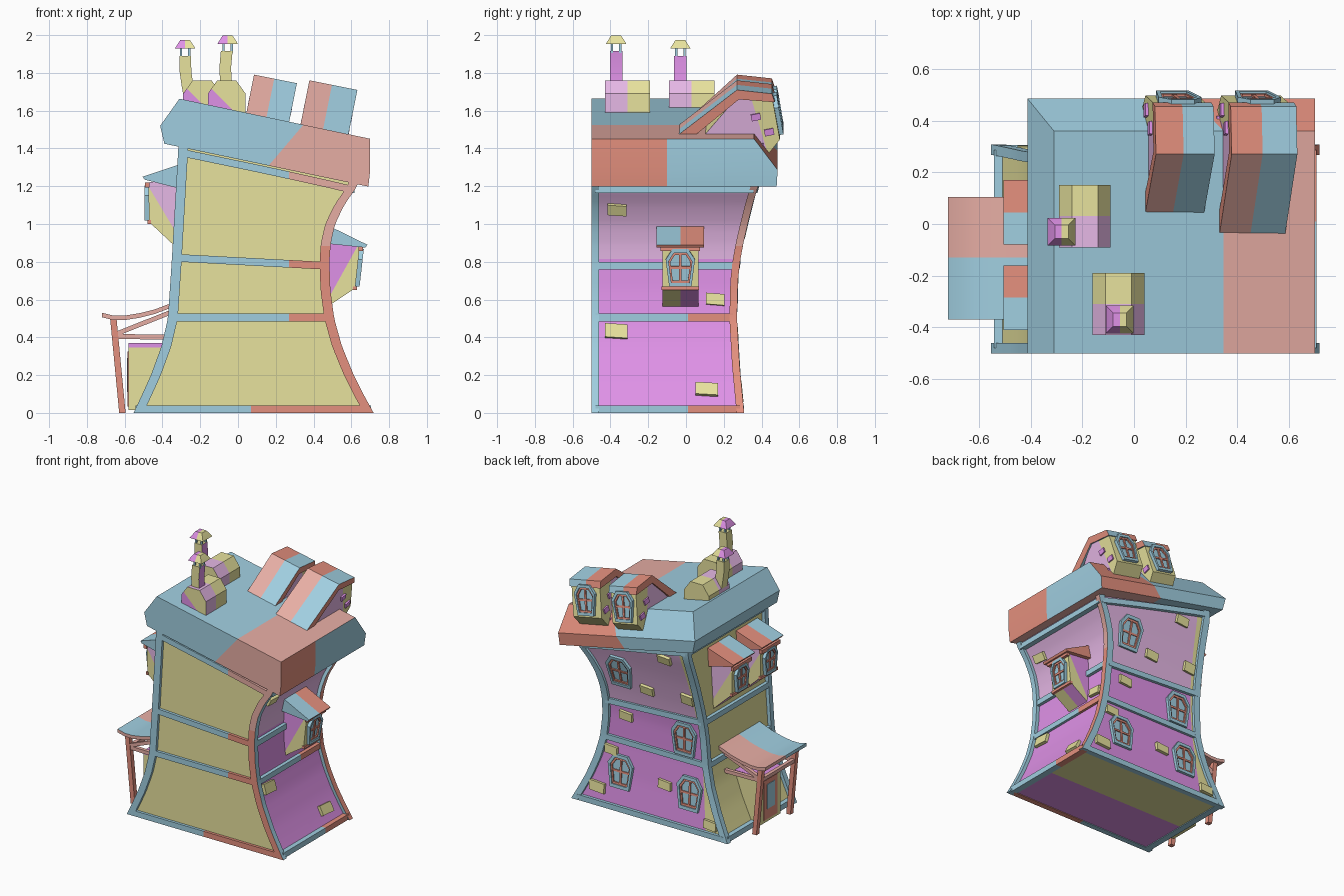
import bpy, bmesh, math
from mathutils import Vector as V

if "Cube" in bpy.data.objects:
    bpy.data.objects.remove(bpy.data.objects["Cube"])

def lin(c):
    c /= 255
    return c / 12.92 if c < 0.04 else ((c + 0.055) / 1.055) ** 2.4

MATS = {}
for n, rgb in {"blue": (160, 206, 224), "salmon": (228, 144, 126), "pale_salmon": (230, 173, 164),
               "olive": (231, 226, 157), "magenta": (224, 146, 232), "lilac": (230, 184, 230)}.items():
    m = MATS[n] = bpy.data.materials.new(n)
    m.diffuse_color = (*[lin(c) for c in rgb], 1)
    m.use_nodes = True
    m.node_tree.nodes["Principled BSDF"].inputs["Base Color"].default_value = m.diffuse_color
KEYS = list(MATS)

# ---------- helpers ----------
def loft(name, rings, col, cuts=(), closed=False):
    """Skin closed rings of points; col is a colour or rule(centre, normal)."""
    bm = bmesh.new()
    rs = [[bm.verts.new(p) for p in r] for r in rings]
    n = len(rs[0])
    for a, b in list(zip(rs, rs[1:])) + ([(rs[-1], rs[0])] if closed else []):
        for i in range(n):
            bm.faces.new((a[i], a[(i + 1) % n], b[(i + 1) % n], b[i]))
    if not closed:
        bm.faces.new(rs[0]); bm.faces.new(rs[-1])
    bmesh.ops.recalc_face_normals(bm, faces=bm.faces[:])
    for co, no in cuts:
        bmesh.ops.bisect_plane(bm, geom=bm.verts[:] + bm.edges[:] + bm.faces[:], plane_co=co, plane_no=no)
    bm.normal_update()
    for f in bm.faces:
        k = col if isinstance(col, str) else col(f.calc_center_median(), f.normal)
        f.material_index = KEYS.index(k)
    me = bpy.data.meshes.new(name)
    bm.to_mesh(me); bm.free()
    for k in KEYS:
        me.materials.append(MATS[k])
    ob = bpy.data.objects.new(name, me)
    bpy.context.collection.objects.link(ob)
    bpy.context.view_layer.objects.active = ob
    ob.select_set(True)
    bpy.ops.object.shade_smooth_by_angle(angle=math.radians(28))
    ob.select_set(False)
    return ob

def sweep(name, pts, a, b, col, cuts=()):
    a, b = V(a), V(b)
    return loft(name, [[V(p) + a + b, V(p) + a - b, V(p) - a - b, V(p) - a + b] for p in pts], col, cuts)

def prism(name, poly, axis, lo, hi, col, cuts=(), lean=None):
    def pt(p, h):
        q = V((h, p[0], p[1]) if axis == "x" else (p[0], h, p[1]))
        return lean(q) if lean else q
    return loft(name, [[pt(p, h) for p in poly] for h in (lo, hi)], col, cuts)

def plate(name, c, r, up, poly, d0, d1, col):
    c, r, up = V(c), V(r).normalized(), V(up).normalized()
    n = r.cross(up)
    return loft(name, [[c + r * x + up * y + n * d for x, y in poly] for d in (d0, d1)], col)

def rect(w, h, s=0):
    return [(-w / 2, -h / 2 + s), (w / 2, -h / 2 - s), (w / 2, h / 2 - s), (-w / 2, h / 2 + s)]

SHAPE = [(-.38, -.5), (.38, -.5), (.5, .22), (.27, .5), (-.27, .5), (-.5, .22)]
def window(name, c, r, up, w, h):
    c, r, up = V(c), V(r).normalized(), V(up).normalized()
    n = r.cross(up)
    ring = lambda k, d: [c + r * x * w * k + up * y * h * k + n * d for x, y in SHAPE]
    loft(name + "_frame", [ring(1, -.01), ring(1, .022), ring(.8, .022), ring(.8, -.01)], "blue", closed=True)
    loft(name + "_inner_frame", [ring(.82, -.01), ring(.82, .014), ring(.68, .014), ring(.68, -.01)], "salmon", closed=True)
    plate(name + "_glass", c, r, up, [(x * w * .75, y * h * .75) for x, y in SHAPE], -.01, .005, "blue")
    plate(name + "_mullion", c, r, up, rect(.014, h * .7), 0, .013, "salmon")
    plate(name + "_bar", c, r, up, rect(w * .66, .014), 0, .012, "salmon")

def interp(tab):
    def f(z):
        for (a, p), (b, q) in zip(tab, tab[1:]):
            if z <= b:
                return p + (q - p) * (z - a) / (b - a)
        return tab[-1][1]
    return f

# ---------- crooked body: P maps (x fraction, y fraction, level) to space ----------
XL = interp([(0, -.527), (.1, -.48), (.2, -.435), (.35, -.38), (.5, -.345), (.8, -.325), (1.4, -.29), (1.6, -.28)])
XR = interp([(0, .692), (.1, .637), (.2, .587), (.35, .525), (.5, .483), (.65, .463), (.8, .458), (.9, .465),
             (1, .488), (1.1, .536), (1.2, .605), (1.3, .64)])
YB = interp([(0, .288), (.25, .264), (.5, .25), (.7, .255), (.8, .266), (.9, .284), (1, .307), (1.1, .332), (1.2, .362), (1.35, .41)])
def P(u, v, L):
    z = L - .1 * max(0, (L - .5) / .8) ** 1.6 * (2 * u - 1)
    return V((XL(z) + (XR(z) - XL(z)) * u, -.48 + (YB(z) + .48) * v, z))

LV = [i * .04 for i in range(35)]
Q = [0, .25, .5, .75]
loop = [(q, 0) for q in Q] + [(1, q) for q in Q] + [(1 - q, 1) for q in Q] + [(0, 1 - q) for q in Q]
def wall_col(c, n):
    if n.z < -.8:
        return "olive" if c.y > -.1 else "magenta"
    if n.y < -.5 or n.x < -.5 or (n.y > .5 and c.x < -.36 + .1 * c.z):
        return "olive"
    return "magenta" if c.z < .8 else "lilac"
loft("house_walls", [[P(u, v, max(L, .005)) for u, v in loop] for L in LV], wall_col,
     [((0, -.1, 0), (0, 1, 0)), ((-.36, 0, 0), (1, 0, -.1))])

# corner posts and storey bands
def red(c):
    return "pale_salmon" if c.z > .9 else "salmon"
for u, v, nm in ((0, 0, "front_left"), (1, 0, "front_right"), (1, 1, "back_right"), (0, 1, "back_left")):
    def pc(c, n, u=u, v=v):
        return red(c) if u and (n.y < -.5 if not v else n.x > .5) else "blue"
    sweep(nm + "_post", [P(u, v, L) for L in LV], (.026, 0, 0), (0, .02, 0), pc)
S = [i / 8 for i in range(9)]
for i, L in enumerate((.02, .505, .8, 1.28)):
    xs = .07 if i == 0 else .27
    h = (0, 0, .02)
    sweep("front_band", [P(s, 0, L) for s in S], h, (0, .02, 0),
          lambda c, n: red(c) if c.x > xs else "blue", [((xs, 0, 0), (1, 0, 0))])
    sweep("back_band", [P(s, 1, L) for s in S], h, (0, .02, 0), "blue")
    sweep("left_band", [P(0, s, L) for s in S], h, (.024, 0, 0), "blue")
    sweep("right_band", [P(1, s, L) for s in S], h, (.024, 0, 0),
          lambda c, n: red(c) if c.y > .01 and i < 2 else "blue", [((0, .01, 0), (0, 1, 0))])

# wall bricks and back windows, set flush on the curved walls
def on_wall(side, a, z):
    if side == "right":
        up = V((XR(z + .04) - XR(z - .04), 0, .08))
        return V((XR(z), a, z)), (0, 1, 0), up
    up = V((0, YB(z + .04) - YB(z - .04), .08))
    return V((a, YB(z), z)), (-1, 0, 0), up
for side, a, z, w, h in (("right", -.365, 1.08, .1, .06), ("right", .155, .6, .1, .06), ("right", -.37, .43, .12, .075),
                         ("right", .11, .12, .12, .07), ("back", .52, .13, .12, .07), ("back", .42, .42, .1, .06),
                         ("back", .1, .96, .1, .06), ("back", -.23, .98, .09, .07), ("back", -.1, 1.27, .1, .06),
                         ("back", .3, .7, .1, .06), ("back", -.02, .28, .1, .06), ("back", -.4, .09, .1, .06)):
    plate("wall_brick", *on_wall(side, a, z), rect(w, h, .004), -.01, .022, "olive")
for a, z in ((.34, .28), (-.22, .27), (-.17, .655), (.31, 1.05)):
    window("back_window", *on_wall("back", a, z), .2, .24)

# ---------- tilted main roof ----------
def roof_ring(x0, x1, y1, dz):
    return [(x, y, 1.425 - .21 * (x + .39) + dz) for x, y in ((x0, -.5), (x1, -.5), (x1, y1), (x0, y1))]
RC, RN = V((.18, 0, 1.33)), V((.2, .0, -.17))
def roof_col(c, n):
    if n.x > .7:
        return "salmon" if c.y < -.1 else "blue"
    if (c - RC).dot(RN) > 0:
        return "salmon" if n.y > .4 else "pale_salmon"
    return "blue"
loft("main_roof", [roof_ring(-.39, .69, .48, 0), roof_ring(-.412, .7, .485, .09), roof_ring(-.31, .7, .36, .255)],
     roof_col, [(RC, RN), ((0, -.1, 0), (0, 1, 0))])

# ---------- back dormers, leaning square to the tilted roof ----------
for x0, x1, pk, yf in ((.085, .312, 1.768, .0), (.378, .632, 1.735, -.05)):
    xc, d = (x0 + x1) / 2, pk - 1.735
    xm = x0 + (x1 - x0) * .47
    lean = lambda q: V((q[0] + .2 * (q[2] - pk), q[1], q[2] - .2 * (q[0] - xc)))
    mid = lambda c: c.x - xm - .2 * (c.z - pk)
    prism("dormer_roof", [(yf, 1.49 + d), (.27, pk), (.455, pk - .02), (.47, pk - .065), (.28, pk - .05), (yf + .02, 1.43 + d)],
          "x", x0, x1, lambda c, n: "blue" if mid(c) > 0 and n.x < .7 else
          ("pale_salmon" if n.y < -.3 else "salmon"), [((xm, 0, pk), (1, 0, -.2))], lean)
    prism("dormer_walls", [(.06, 1.45 + d), (.28, pk - .03), (.455, 1.7 + d), (.497, 1.47 + d), (.41, 1.36 + d), (.2, 1.38 + d)],
          "x", x0 + .012, x1 - .012,
          lambda c, n: "lilac" if abs(n.x) > .5 and c.y + .3 * (c.z - 1.55) < .38 else "olive",
          [((0, .38, 1.55), (0, 1, .3))], lean)
    window("dormer_window", lean((xc, .477, 1.585 + d)), (-1, 0, .2), (.2, -.17, .98), .17, .21)
    for y, z in ((.37, 1.59), (.44, 1.51), (.39, 1.43)):
        for x, s in ((x1 - .012, 1), (x0 + .012, -1)):
            plate("dormer_brick", lean((x, y, z + d)), (0, s, .2), (.2, -.2 * s, 1), rect(.05, .035), -.01, .012, "magenta")

# ---------- chimneys ----------
for x, y, px, py, pz, pot in ((-.06, -.31, -.055, -.37, 1.915, (-.045, -.062, -.068, -.06)),
                              (-.19, .03, -.28, -.03, 1.89, (-.25, -.266, -.278, -.28))):
    prism("chimney_block", [(x - .1, 1.52), (x - .1, 1.69), (x - .05, 1.76), (x + .05, 1.76), (x + .1, 1.69), (x + .1, 1.52)],
          "y", y - .12, y + .12, lambda c, n: ("magenta" if c.x - x + c.z < 1.635 else "olive") if n.y < -.5 else
          ("lilac" if c.y < y else "olive"), [((0, y, 0), (0, 1, 0)), ((x, 0, 1.635), (1, 0, 1))])
    sweep("chimney_pot", [(p, py, 1.64 + (pz - 1.64) * i / 3) for i, p in enumerate(pot)], (.031, 0, 0), (0, .033, 0),
          lambda c, n: "magenta" if n.x > .5 else "olive")
    for sx in (-1, 1):
        for sy in (-1, 1):
            sweep("cap_leg", [(px + sx * .022, py + sy * .022, z) for z in (pz - .01, pz + .045)],
                  (.006, 0, 0), (0, .006, 0), "blue")
    sq = lambda k, z: [(px - k, py - k, z), (px + k, py - k, z), (px + k, py + k, z), (px - k, py + k, z)]
    loft("chimney_cap", [sq(.054, pz + .038), sq(.05, pz + .046), sq(.026, pz + .083)],
         lambda c, n: "magenta" if c.x < px else "olive", [((px, 0, 0), (1, 0, 0))])

# ---------- bay windows ----------
def bay(name, wall, roof, y0, y1, cut, tint, up, w, h, c, r, sgn):
    ym = (y0 + y1) / 2
    def col(p, n):
        if abs(n.y) > .5:
            return "olive" if (p - V(cut[0])).dot(V(cut[1])) > 0 else tint
        return "magenta" if n.z < -.4 and p.y > ym else "olive"
    prism(name + "_walls", wall, "y", y0 + .03, y1 - .03, col, [cut, ((0, ym, 0), (0, 1, 0))])
    prism(name + "_roof", roof, "y", y0, y1,
          lambda p, n: "blue" if (p.y - ym < .01) and n.z > -.5 else "salmon", [((0, ym, 0), (0, 1, 0))])
    xb, zb = wall[1][0] + sgn * .006, wall[1][1]
    sweep(name + "_eave", [(xb, y0 + .02, zb - .014), (xb, y1 - .02, zb - .014)], (.012, 0, 0), (0, 0, .014), "salmon")
    sweep(name + "_sill", [(wall[2][0], y0 + .025, wall[2][1]), (wall[2][0], y1 - .025, wall[2][1])],
          (.01, 0, 0), (0, 0, .01), "salmon")
    window(name + "_window", (c[0], ym, c[1]), r, up, w, h)

for y0, y1 in ((-.41, -.16), (-.08, .17)):
    bay("left_bay", [(-.28, 1.25), (-.475, 1.22), (-.47, 1.01), (-.31, .86)],
        [(-.505, 1.25), (-.28, 1.325), (-.28, 1.18), (-.495, 1.235)], y0, y1, ((-.415, 0, 1.1), (-.2, 0, -.12)),
        "lilac", (0, 0, 1), .15, .185, (-.474, 1.11), (0, -1, 0), -1)
bay("right_bay", [(.43, .9), (.645, .885), (.62, .66), (.44, .54)],
    [(.685, .89), (.43, 1.015), (.43, .9), (.675, .875)], -.155, .095, ((.57, 0, .77), (.18, 0, -.1)),
    "magenta", (.025, 0, .22), .155, .2, (.633, .77), (0, 1, 0), 1)

# ---------- porch on the left ----------
path = [(-.72, .53), (-.66, .515), (-.6, .515), (-.52, .528), (-.44, .548), (-.33, .59)]
prism("porch_roof", path + [(x, z - .024) for x, z in path[::-1]], "y", -.37, .105,
      lambda c, n: "blue" if c.y < -.13 and n.y > -.5 else "pale_salmon", [((0, -.13, 0), (0, 1, 0))])
for y in (-.33, .065):
    sweep("porch_post", [(-.612, y, 0), (-.66, y, .5)], (.017, 0, 0), (0, .017, 0), "salmon")
    sweep("porch_beam", [(-.645, y, .405), (-.35, y, .4)], (0, 0, .013), (0, .013, 0), "pale_salmon")
    sweep("porch_brace", [(-.64, y, .42), (-.35, y, .535)], (0, 0, .013), (0, .013, 0), "pale_salmon")
sweep("porch_cross_beam", [(-.651, -.33, .405), (-.651, .065, .405)], (.013, 0, 0), (0, 0, .013), "pale_salmon")

# door block
prism("door_block", [(-.58, .015), (-.58, .37), (-.36, .37), (-.36, .015)], "y", -.27, -.03,
      lambda c, n: "magenta" if c.z > .345 else "olive", [((0, 0, .345), (0, 0, 1))])
plate("door", (-.578, -.15, .18), (0, -1, 0), (0, 0, 1), rect(.16, .29), -.01, .006, "salmon")
plate("door_panel", (-.584, -.15, .2), (0, -1, 0), (0, 0, 1), rect(.09, .18), -.005, .004, "blue")
